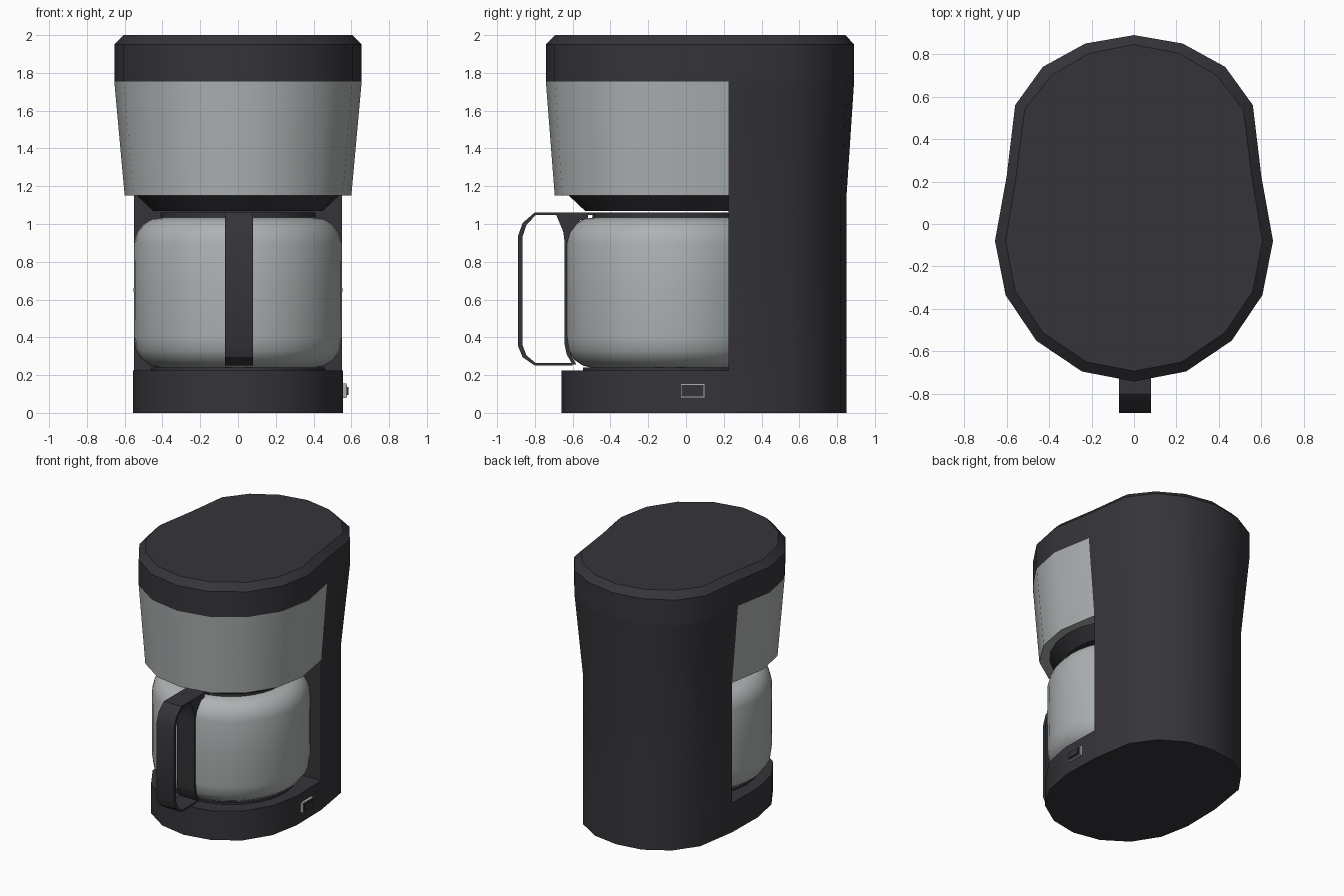
import bpy, bmesh, math

if "Cube" in bpy.data.objects:
    bpy.data.objects.remove(bpy.data.objects["Cube"])

def material(name, c):
    m = bpy.data.materials.new(name)
    m.diffuse_color = (*c, 1)
    m.use_nodes = True
    m.node_tree.nodes["Principled BSDF"].inputs["Base Color"].default_value = m.diffuse_color
    return m

DARK = material("charcoal plastic", (0.036, 0.034, 0.041))
STEEL = material("brushed steel", (0.42, 0.445, 0.445))
CY = -0.085  # centre of carafe in y

def make(name, verts, faces, mat, angle=30):
    me = bpy.data.meshes.new(name)
    me.from_pydata(verts, [], faces)
    bm = bmesh.new()
    bm.from_mesh(me)
    bmesh.ops.remove_doubles(bm, verts=bm.verts, dist=1e-5)
    bmesh.ops.recalc_face_normals(bm, faces=bm.faces)
    bm.to_mesh(me)
    bm.free()
    ob = bpy.data.objects.new(name, me)
    bpy.context.collection.objects.link(ob)
    me.materials.append(mat)
    bpy.ops.object.select_all(action='DESELECT')
    ob.select_set(True)
    bpy.context.view_layer.objects.active = ob
    bpy.ops.object.shade_smooth_by_angle(angle=math.radians(angle))
    return ob

def loft(name, rings, mat, angle=30):
    """Skin between (outline, z) rings, capped at both ends."""
    n = len(rings[0][0])
    verts = [(x, y, z) for pts, z in rings for x, y in pts]
    faces = [(r*n+i, r*n+(i+1) % n, (r+1)*n+(i+1) % n, (r+1)*n+i)
             for r in range(len(rings)-1) for i in range(n)]
    faces += [tuple(range(n)), tuple(range((len(rings)-1)*n, len(rings)*n))]
    return make(name, verts, faces, mat, angle)

def circle(r, n):
    return [(r*math.sin(2*math.pi*i/n), CY - r*math.cos(2*math.pi*i/n)) for i in range(n)]

def turned(name, profile, n, mat, angle=30):
    return loft(name, [(circle(r, n), z) for r, z in profile], mat, angle)

def box(name, x0, x1, y0, y1, z0, z1, mat):
    q = [(x0, y0), (x1, y0), (x1, y1), (x0, y1)]
    return loft(name, [(q, z0), (q, z1)], mat)

def mirror(half):
    return half + [(-x, y) for x, y in reversed(half) if x > 0]

# Half outlines, from back centre to front centre; index 4 is the column front
LOW = [(0, .85), (.2, .82), (.38, .71), (.5, .54), (.55, .225),
       (.555, -.08), (.51, -.31), (.39, -.5), (.21, -.62), (0, -.66)]
HEAD = LOW[:5] + [(.60, -.08), (.555, -.32), (.425, -.52), (.225, -.655), (0, -.695)]
TOP = [(0, .89), (.23, .85), (.43, .74), (.56, .56), (.60, .225),
       (.655, -.08), (.605, -.335), (.46, -.55), (.245, -.695), (0, -.742)]
LID = [(0, .845), (.21, .805), (.39, .70), (.515, .54), (.555, .225),
       (.605, -.08), (.56, -.315), (.43, -.51), (.225, -.65), (0, -.693)]

# Housing
loft("base", [(mirror(LOW), 0), (mirror(LOW), .225)], DARK)
loft("rear_column", [(mirror(LOW[:5]), .225), (mirror(LOW[:5]), 1.15),
                     (mirror(TOP[:5]), 1.755)], DARK)
loft("brew_head_panel", [(mirror(HEAD[4:]), 1.15), (mirror(TOP[4:]), 1.755)], STEEL)
loft("top_cap", [(mirror(TOP), 1.755), (mirror(TOP), 1.95), (mirror(LID), 2.0)], DARK)
turned("filter_funnel", [(.45, 1.07), (.54, 1.155)], 24, DARK)
turned("hot_plate", [(.46, .22), (.46, .24)], 24, DARK)

# Carafe
turned("carafe", [(.42, .24), (.46, .25), (.505, .28), (.54, .33), (.55, .40), (.552, .65),
                  (.55, .90), (.535, .955), (.50, 1.0), (.46, 1.025), (.40, 1.035)],
       40, STEEL, 40)
turned("carafe_lid", [(.41, 1.03), (.41, 1.062)], 32, DARK)

# Handle: a band swept along a closed path in the y-z plane
outer = [(-.45, 1.062), (-.80, 1.062), (-.865, 1.005), (-.89, .935),
         (-.89, .355), (-.865, .295), (-.80, .25), (-.60, .25)]
inner = [(-.45, 1.048), (-.795, 1.048), (-.845, .995), (-.866, .93),
         (-.866, .36), (-.845, .305), (-.795, .263), (-.60, .263)]

def band(name, a, b):
    n = len(a)
    verts = [(x, y, z) for x in (-.07, .08) for y, z in a + b[::-1]]
    m = 2*n
    faces = [(i, (i+1) % m, m+(i+1) % m, m+i) for i in range(m)]
    for o in (0, m):
        faces += [(o+i, o+i+1, o+m-2-i, o+m-1-i) for i in range(n-1)]
    make(name, verts, faces, DARK)

band("handle", outer, inner)
band("handle_mount",
     [(-.52, 1.055), (-.69, 1.055), (-.65, .96), (-.642, .90), (-.642, .36), (-.632, .31), (-.60, .255)],
     [(-.52, 1.02), (-.56, 1.02), (-.61, .96), (-.62, .90), (-.62, .36), (-.61, .31), (-.58, .255)])

# Power switch on the right side
box("switch_frame", .53, .574, -.03, .10, .08, .155, STEEL)
box("switch_surround", .53, .577, -.023, .093, .087, .148, DARK)
box("switch_button", .53, .584, -.012, .085, .095, .138, DARK)
